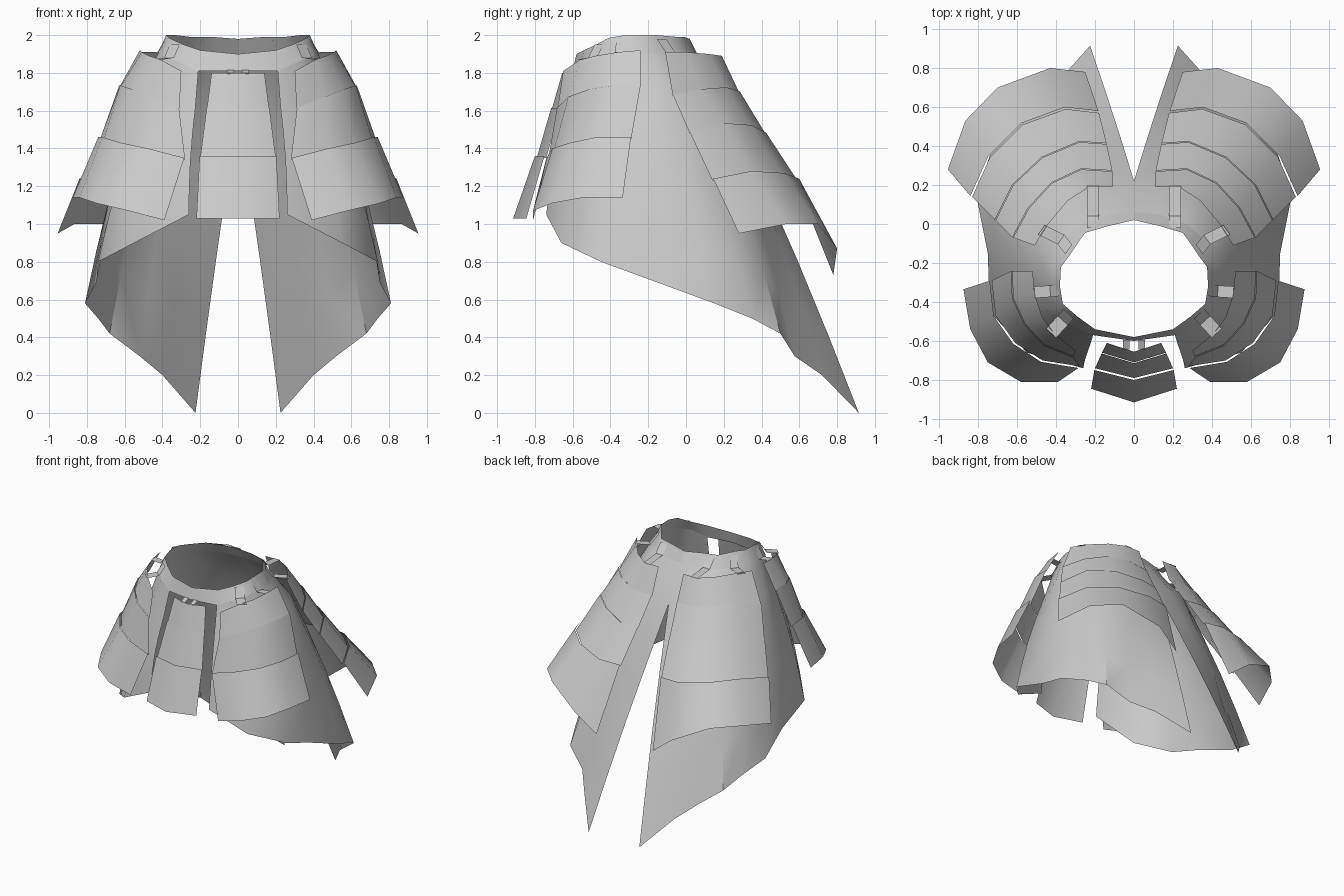
import bpy
import math
from mathutils import Vector

default_cube = bpy.data.objects.get("Cube")
if default_cube:
    bpy.data.objects.remove(default_cube, do_unlink=True)

# One plain grey for the whole garment
grey = bpy.data.materials.new("plain_grey")
grey.use_nodes = True
grey.diffuse_color = (0.6, 0.6, 0.6, 1)
grey.node_tree.nodes["Principled BSDF"].inputs["Base Color"].default_value = grey.diffuse_color

SIDES = (("left", 1), ("right", -1))
AXIS = Vector((0, -0.2, 0))


def points(*coords):
    return [Vector(c) for c in coords]


def mirrored(p):
    return Vector((-p.x, p.y, p.z))


def outward(p, distance):
    """Move a point horizontally away from the body axis."""
    direction = p - AXIS
    direction.z = 0
    return p + direction.normalized() * distance


def add_sheet(name, grids, side=1):
    """Join one or more grids of points (rows run top to bottom) into one thin sheet object."""
    vertices, faces = [], []
    for rows in grids:
        start, width = len(vertices), len(rows[0])
        for row in rows:
            vertices.extend(p if side > 0 else mirrored(p) for p in row)
        for r in range(len(rows) - 1):
            for c in range(width - 1):
                a = start + r * width + c
                face = (a, a + 1, a + width + 1, a + width)
                faces.append(face if side > 0 else face[::-1])
    mesh = bpy.data.meshes.new(name)
    mesh.from_pydata(vertices, [], faces)
    mesh.materials.append(grey)
    sheet = bpy.data.objects.new(name, mesh)
    bpy.context.collection.objects.link(sheet)
    bpy.ops.object.select_all(action='DESELECT')
    sheet.select_set(True)
    bpy.context.view_layer.objects.active = sheet
    bpy.ops.object.shade_smooth_by_angle(angle=math.radians(40))


def add_lames(name, rows, side=1):
    """Overlapping plates: each one starts a little outside the hem of the plate above."""
    last = len(rows) - 2
    for number in range(last + 1):
        upper, lower = rows[number], rows[number + 1]
        if number:
            gap = 0.01 if number == last else 0.004
            upper = [outward(p, gap) + Vector((0, 0, gap)) for p in upper]
        add_sheet(f"{name}_plate_{number + 1}", [[upper, lower]], side)


# Half outlines run from the back centre, round the side, to the front
rim = points((0, .02, 1.98), (.13, -.01, 1.99), (.25, -.045, 1.99), (.29, -.1, 1.995),
             (.33, -.16, 2), (.375, -.22, 2), (.38, -.32, 2), (.365, -.41, 1.985),
             (.29, -.475, 1.95), (.2, -.54, 1.92), (0, -.58, 1.9))
waist = points((0, .06, 1.9), (.13, .05, 1.9), (.27, 0, 1.9), (.33, -.05, 1.9),
               (.38, -.11, 1.9), (.42, -.2, 1.9), (.425, -.32, 1.9), (.395, -.44, 1.89),
               (.32, -.52, 1.86), (.21, -.57, 1.81), (0, -.6, 1.81))
hip = points((0, .22, 1.63), (.14, .22, 1.66), (.3, .18, 1.68), (.39, .12, 1.68),
             (.46, .04, 1.68), (.52, -.07, 1.68), (.54, -.24, 1.68), (.49, -.42, 1.66),
             (.39, -.55, 1.64), (.225, -.62, 1.62))
hem = points((.225, .915, 0), (.4, .72, .2), (.52, .575, .3), (.68, .5, .42),
             (.74, .35, .5), (.81, .15, .58), (.75, -.15, .69), (.74, -.45, .8),
             (.55, -.66, .9), (.26, -.74, 1.05))


# Waist band: closed ring
def full_ring(half):
    return half + [mirrored(p) for p in reversed(half[:-1])]


add_sheet("waist_band", [[full_ring(rim), full_ring(waist)]])

# Skirt cloth: two halves, split at the back and open at the front
skirt_rows = [waist[:-1], hip]
for step in range(1, 5):
    t = step / 4
    bulge = 0.02 * math.sin(math.pi * t)
    skirt_rows.append([outward(a.lerp(b, t), bulge) for a, b in zip(hip, hem)])
for label, side in SIDES:
    add_sheet(label + "_skirt_cloth", [skirt_rows], side)

# Rear hip guards: four plates each
rear_rows = [
    points((.11, .19, 1.89), (.23, .19, 1.89), (.34, .12, 1.9), (.44, 0, 1.91), (.51, -.11, 1.91)),
    points((.11, .27, 1.69), (.27, .28, 1.7), (.42, .21, 1.72), (.54, .08, 1.71), (.62, -.07, 1.68)),
    points((.14, .41, 1.47), (.28, .42, 1.48), (.47, .34, 1.52), (.62, .2, 1.53), (.71, .02, 1.48)),
    points((.18, .57, 1.22), (.35, .59, 1.23), (.57, .51, 1.26), (.74, .34, 1.27), (.83, .14, 1.23)),
    points((.25, .78, .73), (.43, .8, .87), (.7, .7, 1), (.865, .53, 1), (.955, .28, .95)),
]

# Front hip guards: three plates each
front_rows = [
    points((.52, -.24, 1.92), (.51, -.36, 1.91), (.47, -.48, 1.89), (.41, -.56, 1.87), (.3, -.65, 1.81)),
    points((.625, -.24, 1.73), (.62, -.38, 1.73), (.56, -.51, 1.71), (.46, -.62, 1.67), (.31, -.68, 1.61)),
    points((.73, -.29, 1.45), (.71, -.47, 1.45), (.61, -.61, 1.42), (.47, -.7, 1.39), (.28, -.73, 1.34)),
    points((.875, -.335, 1.14), (.84, -.54, 1.14), (.75, -.71, 1.11), (.58, -.81, 1.07), (.39, -.81, 1.02)),
]
for label, side in SIDES:
    add_lames(label + "_rear_guard", rear_rows, side)
    add_lames(label + "_front_guard", front_rows, side)

# Centre guard: three plates with a shallow central ridge
centre_rows = []
for half_width, edge_y, ridge_y, z in ((.14, -.61, -.655, 1.8), (.165, -.66, -.71, 1.61),
                                       (.2, -.74, -.79, 1.35), (.22, -.845, -.915, 1.03)):
    centre_rows.append(points((half_width, edge_y, z), (0, ridge_y, z), (-half_width, edge_y, z)))
add_lames("centre_guard", centre_rows)


# Short straps that follow the waist band, then reach out to the guards
def strap(width, *coords):
    path = points(*coords)
    across = (path[-1] - path[0]).cross(Vector((0, 0, 1))).normalized() * width / 2
    return [[p + across for p in path], [p - across for p in path]]


straps = [
    strap(.06, (.21, -.02, 1.975), (.21, .04, 1.905), (.21, .195, 1.89)),
    strap(.06, (.335, -.13, 1.98), (.375, -.08, 1.905), (.475, -.03, 1.905)),
    strap(.06, (.385, -.34, 1.975), (.43, -.345, 1.9), (.51, -.35, 1.91)),
    strap(.07, (.335, -.46, 1.95), (.365, -.495, 1.88), (.425, -.56, 1.87)),
    strap(.035, (.04, -.595, 1.815), (.04, -.645, 1.795)),
]
for label, side in SIDES:
    add_sheet(label + "_guard_straps", straps, side)
